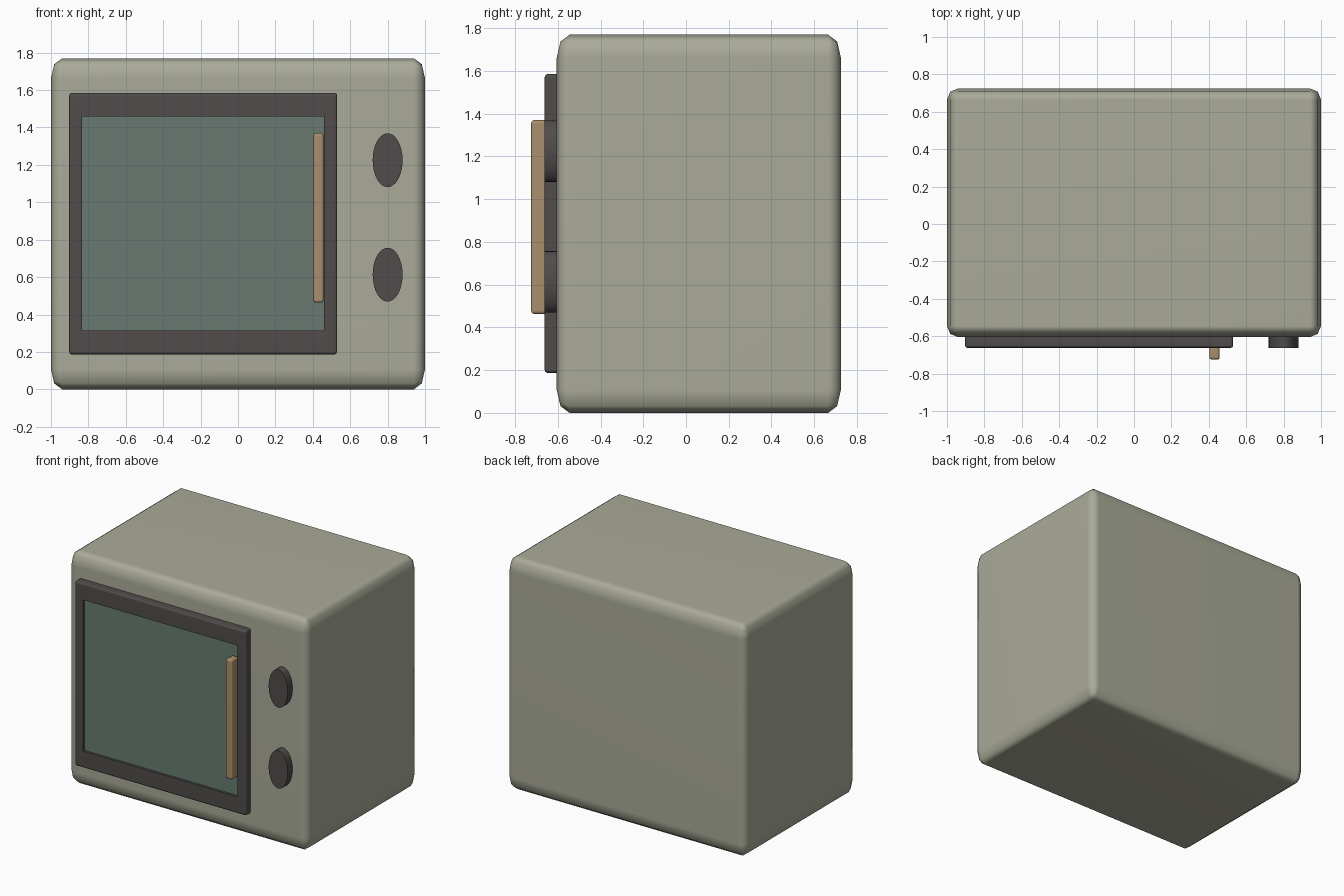
import bpy, bmesh, math
from mathutils import Vector

if "Cube" in bpy.data.objects:
    bpy.data.objects.remove(bpy.data.objects["Cube"])


def material(name, rgb):
    m = bpy.data.materials.new(name)
    # sRGB bytes to linear
    lin = [((c / 255 + 0.055) / 1.055) ** 2.4 for c in rgb]
    m.diffuse_color = (*lin, 1)
    m.use_nodes = True
    m.node_tree.nodes["Principled BSDF"].inputs["Base Color"].default_value = m.diffuse_color
    return m


CASE = material("sage grey", (170, 171, 153))
DARK = material("charcoal", (80, 76, 75))
GLASS = material("dark green glass", (104, 122, 113))
WOOD = material("tan", (170, 143, 109))


def finish(name, bm, mats):
    me = bpy.data.meshes.new(name)
    bmesh.ops.recalc_face_normals(bm, faces=bm.faces)
    bm.to_mesh(me)
    bm.free()
    for m in mats:
        me.materials.append(m)
    ob = bpy.data.objects.new(name, me)
    bpy.context.collection.objects.link(ob)
    me.shade_smooth()
    me.set_sharp_from_angle(angle=math.radians(60))
    wn = ob.modifiers.new("flat_faces", 'WEIGHTED_NORMAL')
    wn.keep_sharp = True
    return ob


def rounded_box(lo, hi, radii, segments=2):
    """Box between two corners with a separate edge radius along each axis."""
    lo, hi, r = Vector(lo), Vector(hi), Vector(radii)
    size, mid = hi - lo, (hi + lo) / 2
    bm = bmesh.new()
    bmesh.ops.create_cube(bm, size=1)
    bmesh.ops.scale(bm, verts=bm.verts, vec=[size[i] / r[i] for i in range(3)])
    bmesh.ops.bevel(bm, geom=bm.edges[:], offset=1, segments=segments,
                    profile=0.5, affect='EDGES')
    bmesh.ops.scale(bm, verts=bm.verts, vec=r)
    bmesh.ops.translate(bm, verts=bm.verts, vec=mid)
    return bm


# Case
finish("case", rounded_box((-1, -0.605, 0), (1, 0.725, 1.77), (0.06, 0.06, 0.108)), [CASE])

# Door: dark frame with a slightly recessed window
bm = rounded_box((-0.903, -0.662, 0.187), (0.53, -0.56, 1.585), (0.012, 0.012, 0.016))
bm.normal_update()
front = min(bm.faces, key=lambda f: f.calc_center_median().y - f.calc_area())
front = max((f for f in bm.faces if f.normal.y < -0.99), key=lambda f: f.calc_area())
bmesh.ops.inset_individual(bm, faces=[front], thickness=0.05)
c = front.calc_center_median()
for v in front.verts:
    v.co.x = -0.835 if v.co.x < c.x else 0.46
    v.co.z = 0.315 if v.co.z < c.z else 1.46
bmesh.ops.inset_individual(bm, faces=[front], thickness=0)
for v in front.verts:
    v.co.y += 0.018
front.material_index = 1
finish("door", bm, [DARK, GLASS])

# Upright handle
finish("handle", rounded_box((0.403, -0.725, 0.463), (0.458, -0.644, 1.37),
                             (0.012, 0.012, 0.016)), [WOOD])

# Oval knobs
for name, z in (("upper_knob", 1.225), ("lower_knob", 0.613)):
    bm = bmesh.new()
    bmesh.ops.create_cone(bm, cap_ends=True, segments=32, radius1=1, radius2=1, depth=1)
    for v in bm.verts:
        x, y, d = v.co
        v.co = (0.8 + 0.08 * x, -0.626 + 0.072 * d, z + 0.144 * y)
    finish(name, bm, [DARK])
